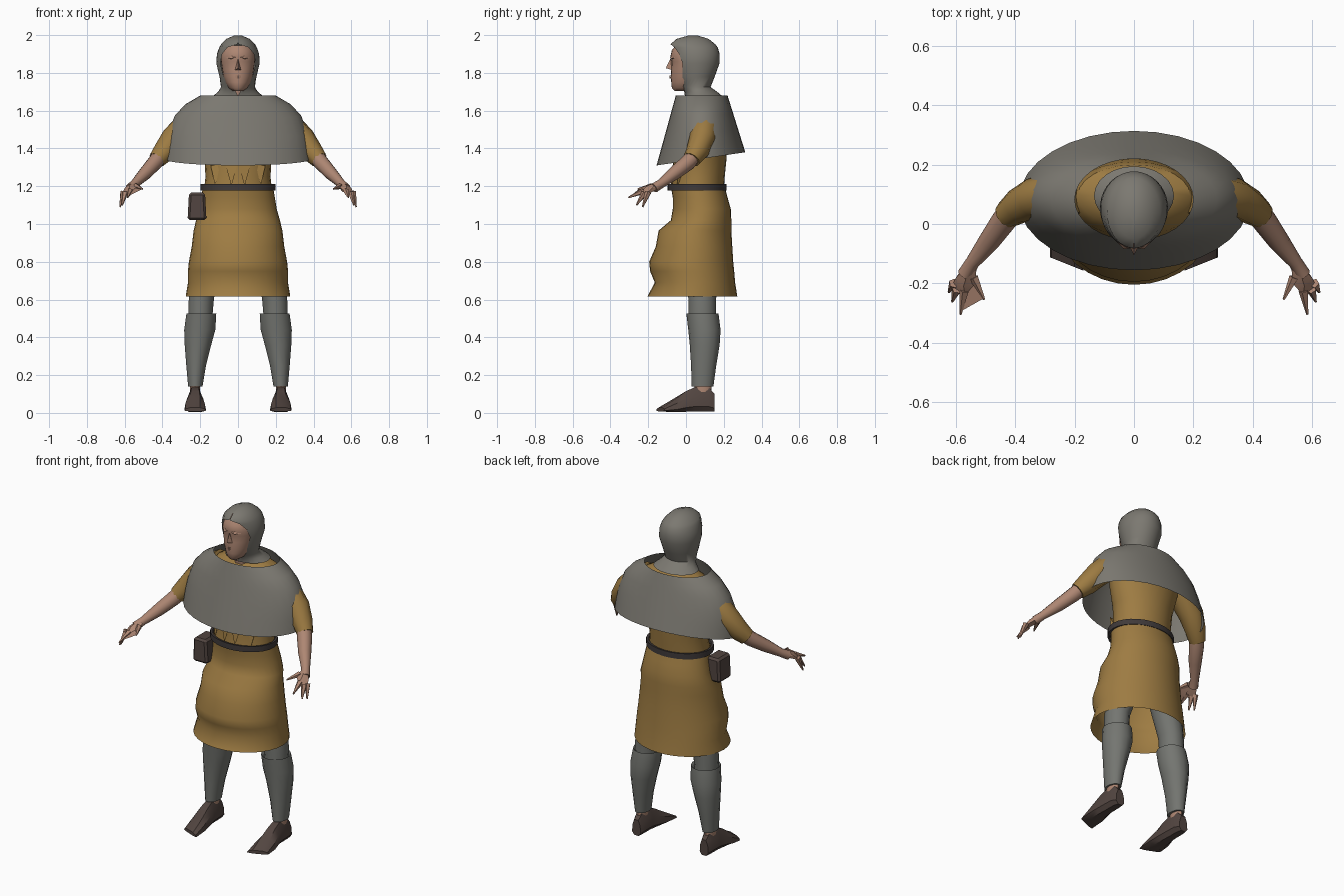
import bpy
import bmesh
from math import sin, cos, pi
from mathutils import Vector

cube = bpy.data.objects.get("Cube")
if cube:
    bpy.data.objects.remove(cube, do_unlink=True)


def material(name, rgb):
    m = bpy.data.materials.new(name)
    m.use_nodes = True
    m.diffuse_color = (*rgb, 1)
    bsdf = m.node_tree.nodes["Principled BSDF"]
    bsdf.inputs["Base Color"].default_value = (*rgb, 1)
    bsdf.inputs["Roughness"].default_value = 0.9
    return m


WOOL = material("grey wool", (0.20, 0.19, 0.165))
HOSE = material("grey hose", (0.175, 0.18, 0.165))
OCHRE = material("ochre cloth", (0.34, 0.20, 0.055))
SKIN = material("skin", (0.42, 0.24, 0.17))
SHOE = material("brown leather", (0.085, 0.06, 0.052))
BELT = material("dark leather", (0.05, 0.042, 0.042))


def finish(name, bm, mat, angle=40):
    bmesh.ops.recalc_face_normals(bm, faces=bm.faces)
    me = bpy.data.meshes.new(name)
    bm.to_mesh(me)
    bm.free()
    me.materials.append(mat)
    ob = bpy.data.objects.new(name, me)
    bpy.context.collection.objects.link(ob)
    bpy.ops.object.select_all(action="DESELECT")
    ob.select_set(True)
    bpy.context.view_layer.objects.active = ob
    bpy.ops.object.shade_smooth_by_angle(angle=angle * pi / 180)
    return ob


def loft(name, rings, mat, caps=(True, True), loop=True, angle=40):
    """Skin a list of equal-length point rings."""
    bm = bmesh.new()
    vs = [[bm.verts.new(p) for p in r] for r in rings]
    n = len(vs[0])
    for a, b in zip(vs, vs[1:]):
        for i in range(n if loop else n - 1):
            j = (i + 1) % n
            bm.faces.new((a[i], a[j], b[j], b[i]))
    for use, r in zip(caps, (vs[0], vs[-1])):
        if use:
            bm.faces.new(r)
    return finish(name, bm, mat, angle)


def oval(z, rx, y0, y1, cx=0.0, n=24):
    """Horizontal oval between depths y0 and y1."""
    cy, ry = (y0 + y1) / 2, (y1 - y0) / 2
    return [(cx + rx * sin(2 * pi * i / n), cy - ry * cos(2 * pi * i / n), z) for i in range(n)]


def tube(name, path, mat, n=10, caps=(True, True)):
    """Tapered tube along (x, y, z, radius) stations."""
    pts = [Vector(p[:3]) for p in path]
    rings = []
    for i, p in enumerate(pts):
        d = (pts[min(i + 1, len(pts) - 1)] - pts[max(i - 1, 0)]).normalized()
        u = d.cross(Vector((0, 0, 1))).normalized()
        v = d.cross(u)
        r = path[i][3]
        rings.append([p + r * (u * cos(2 * pi * k / n) + v * sin(2 * pi * k / n)) for k in range(n)])
    return loft(name, rings, mat, caps)


def hull(name, points, mat, angle=25):
    bm = bmesh.new()
    for p in points:
        bm.verts.new(p)
    res = bmesh.ops.convex_hull(bm, input=bm.verts)
    bmesh.ops.delete(bm, geom=list({g for g in res["geom_interior"] if g.is_valid}), context="VERTS")
    return finish(name, bm, mat, angle)


# Tunic body and skirt
loft("tunic_body", [oval(*r) for r in (
    (1.18, .18, -.08, .20), (1.25, .172, -.07, .205), (1.35, .178, -.07, .215), (1.48, .215, -.06, .22),
    (1.58, .22, -.04, .21), (1.64, .19, -.01, .20), (1.68, .09, .03, .16))], OCHRE)
loft("tunic_skirt", [oval(*r, n=32) for r in (
    (1.20, .185, -.08, .205), (1.14, .195, -.07, .22), (1.08, .205, -.07, .237), (1.02, .222, -.08, .24),
    (.965, .235, -.145, .24), (.88, .245, -.16, .245), (.80, .26, -.195, .25), (.75, .265, -.19, .255),
    (.69, .265, -.165, .26), (.615, .277, -.205, .272))], OCHRE, (False, False), angle=60)
# Pleats above the belt
for side in (-1, 1):
    for x, w in ((.035, .03), (.12, .025)):
        y = .065 - .137 * (1 - (x / .18) ** 2) ** .5
        hull("waist_pleat", [(side * (x - w), y - .004, 1.31), (side * (x + w), y + .004, 1.31),
                             (side * x, y - .012, 1.20), (side * x, y + .02, 1.25)], OCHRE)

# Belt band
loft("belt", [oval(z, .185 + t, -.085 - t, .2 + t, n=28) for z, t in (
    (1.18, 0), (1.178, .014), (1.212, .014), (1.21, 0))], BELT, (False, False))

# Belt pouch on the right hip
bm = bmesh.new()
bmesh.ops.create_cube(bm, size=1)
for v in bm.verts:
    v.co = (-.217 + v.co.x * (.1 if v.co.z < 0 else .085), .0 + v.co.y * .12, 1.093 + v.co.z * .145)
bmesh.ops.bevel(bm, geom=bm.edges[:], offset=.012, segments=1, affect="EDGES")
finish("belt_pouch", bm, SHOE, 30)

# Shoulder cape: t runs from the neck opening to the tilted hem
rings = []
for t, rx in ((0, .2), (.14, .28), (.32, .335), (.6, .37), (.8, .383), (1, .39)):
    ring = []
    for i in range(32):
        a = 2 * pi * i / 32
        s, c = sin(a), cos(a)
        hem = 1.345 + .035 * s
        depth = .137 + .098 * t
        ring.append((rx * c, .083 - .004 * t + depth * s, 1.68 + (hem - 1.68) * t))
    rings.append(ring)
loft("shoulder_cape", rings, WOOL, (False, False), angle=60)

# Hood: each row leaves an opening of the given half angle for the face
rings = []
for z, rx, y0, y1, gap in (
        (1.675, .135, -.005, .195, 0), (1.70, .105, -.01, .165, .1), (1.725, .09, -.03, .13, .45),
        (1.78, .098, -.055, .152, .88), (1.85, .115, -.07, .177, .95), (1.90, .112, -.08, .178, .85),
        (1.935, .10, -.083, .168, .6), (1.952, .09, -.082, .155, .02), (1.98, .062, -.05, .12, 0),
        (1.997, .022, .01, .065, 0)):
    cy, ry = (y0 + y1) / 2, (y1 - y0) / 2
    angles = [gap + (2 * pi - 2 * gap) * i / 24 for i in range(25)]
    rings.append([(rx * sin(a), cy - ry * cos(a), z) for a in angles])
loft("hood", rings, WOOL, (False, True), loop=False, angle=60)

# Head, neck and features
loft("face", [oval(*r) for r in (
    (1.705, .028, -.06, .03), (1.72, .05, -.075, .06), (1.75, .067, -.078, .09), (1.78, .077, -.08, .1),
    (1.82, .084, -.078, .1), (1.86, .09, -.075, .1), (1.885, .09, -.083, .1), (1.92, .083, -.075, .1),
    (1.945, .07, -.055, .09))], SKIN)
tube("neck", [(0, .07, 1.64, .065), (0, .05, 1.77, .06)], SKIN)
hull("nose", [(0, -.082, 1.875), (-.016, -.075, 1.815), (.016, -.075, 1.815), (0, -.106, 1.825),
              (0, -.103, 1.835), (0, -.06, 1.84)], SKIN)
for z, d in ((1.783, -.088), (1.774, -.087)):
    hull("lip", [(-.026, -.07, z), (.026, -.07, z), (0, d, z + .004), (0, d, z - .004),
                 (0, -.06, z)], SKIN)
for side in (-1, 1):
    hull("brow", [(side * .012, -.082, 1.884), (side * .06, -.058, 1.88), (side * .035, -.085, 1.876),
                  (side * .035, -.07, 1.895), (side * .035, -.06, 1.87)], SKIN)

for side, label in ((-1, "right"), (1, "left")):
    def mir(points):
        return [(side * p[0], *p[1:]) for p in points]

    # Sleeve and forearm
    tube(label + "_sleeve", mir([(.17, .1, 1.59, .07), (.26, .1, 1.53, .075), (.34, .085, 1.45, .07),
                                 (.39, .06, 1.385, .06), (.43, .03, 1.34, .047)]), OCHRE)
    tube(label + "_forearm", mir([(.40, .06, 1.38, .042), (.44, .01, 1.325, .042), (.49, -.06, 1.27, .036),
                                  (.545, -.13, 1.215, .024), (.57, -.17, 1.19, .026)]), SKIN)
    # Hand with pointed fingers and thumb
    hull(label + "_palm", mir([(.53, -.13, 1.22), (.56, -.12, 1.20), (.55, -.13, 1.235), (.535, -.20, 1.195),
                               (.60, -.18, 1.19), (.615, -.21, 1.155), (.60, -.235, 1.15),
                               (.57, -.24, 1.17), (.575, -.21, 1.20)]), SKIN)
    for tip, base in (((.625, -.23, 1.09), (.608, -.2, 1.17)), ((.613, -.262, 1.10), (.598, -.22, 1.165)),
                      ((.585, -.305, 1.14), (.572, -.225, 1.175)), ((.505, -.255, 1.185), (.54, -.18, 1.20))):
        tube(label + "_finger", mir([(*base, .017), (*tip, .004)]), SKIN, 5)
    if side < 0:
        hull("right_thumb_web", mir([(.505, -.25, 1.185), (.585, -.295, 1.145), (.545, -.15, 1.205),
                                     (.56, -.22, 1.165)]), SKIN)

    # Thigh and lower hose with a cuff below the knee
    def leg_ring(z, x0, x1, y0, y1):
        return oval(z, (x1 - x0) / 2, y0, y1, side * (x0 + x1) / 2, 14)

    loft(label + "_thigh", [leg_ring(*r) for r in (
        (1.0, .01, .17, .0, .18), (.80, .06, .235, .0, .18), (.61, .125, .262, .012, .16),
        (.50, .135, .265, .012, .16))], HOSE)
    loft(label + "_lower_hose", [leg_ring(*r) for r in (
        (.51, .13, .26, .015, .155), (.525, .113, .275, .002, .172), (.44, .118, .287, .012, .183),
        (.36, .14, .284, .02, .178), (.25, .168, .275, .027, .16), (.14, .187, .265, .03, .145))], HOSE)
    loft(label + "_ankle", [leg_ring(*r) for r in (
        (.16, .2, .255, .045, .135), (.1, .2, .255, .045, .135))], SKIN)

    # Shoe: slices from toe to heel, the toe edge slanting outward
    rings = []
    for y, w, low, high in ((-.135, .06, .008, .028), (-.06, .06, .004, .075), (.0, .05, .006, .115),
                            (.045, .042, .008, .135), (.12, .04, .008, .135), (.152, .03, .006, .10)):
        slant = .4 if y < -.1 else .2 if y < 0 else 0
        section = ((-.95, .2), (-.5, 0), (.5, 0), (.95, .2), (.85, .65), (.45, 1), (-.45, 1), (-.85, .65))
        rings.append([(side * (.227 + w * u), y + slant * w * u, low + (high - low) * h) for u, h in section])
    loft(label + "_shoe", rings, SHOE, angle=30)
